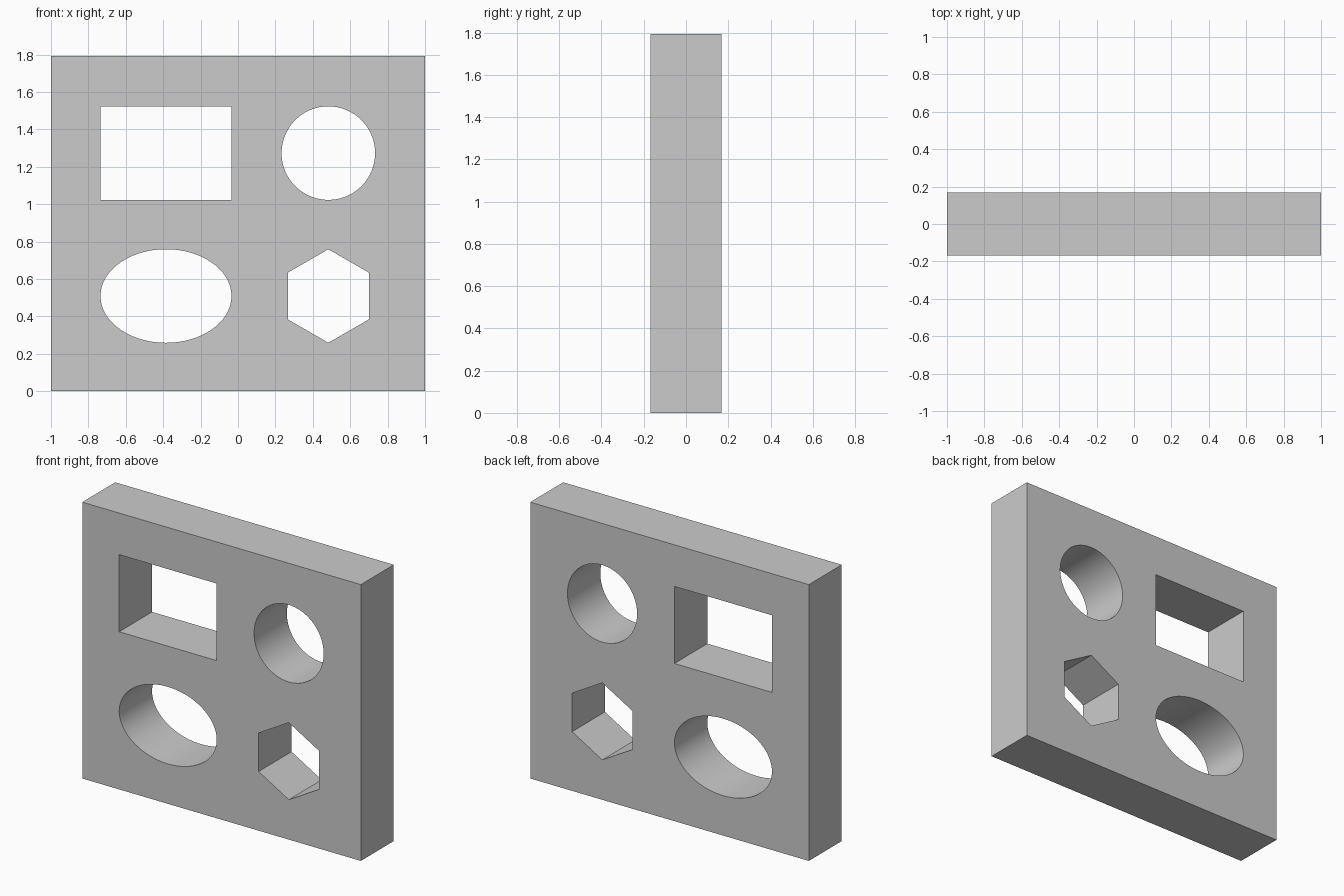
import bpy, bmesh, math

if "Cube" in bpy.data.objects:
    bpy.data.objects.remove(bpy.data.objects["Cube"])

WIDTH, DEPTH, HEIGHT = 2.0, 0.337, 1.793
LEFT_X, RIGHT_X = -0.385, 0.483
LOW_Z, HIGH_Z = 0.509, 1.273


def ring(cx, cz, rx, rz, sides):
    """Outline points in the xz plane, starting at the top."""
    return [(cx + rx * math.sin(2 * math.pi * i / sides),
             cz + rz * math.cos(2 * math.pi * i / sides)) for i in range(sides)]


def box(cx, cz, hx, hz):
    return [(cx - hx, cz - hz), (cx - hx, cz + hz), (cx + hx, cz + hz), (cx + hx, cz - hz)]


def prism(name, outline, depth):
    """Extrude an outline along y, centred on y = 0."""
    bm = bmesh.new()
    front = [bm.verts.new((x, -depth / 2, z)) for x, z in outline]
    back = [bm.verts.new((x, depth / 2, z)) for x, z in outline]
    bm.faces.new(front)
    bm.faces.new(back[::-1])
    n = len(outline)
    for i in range(n):
        j = (i + 1) % n
        bm.faces.new((front[i], front[j], back[j], back[i]))
    bmesh.ops.recalc_face_normals(bm, faces=bm.faces)
    mesh = bpy.data.meshes.new(name)
    bm.to_mesh(mesh)
    bm.free()
    obj = bpy.data.objects.new(name, mesh)
    bpy.context.collection.objects.link(obj)
    return obj


# Thick upright panel
panel = prism("panel", box(0, HEIGHT / 2, WIDTH / 2, HEIGHT / 2), DEPTH)

# Four through-holes
holes = {
    "rectangle_cutter": box(LEFT_X, HIGH_Z, 0.35, 0.25),
    "circle_cutter": ring(RIGHT_X, HIGH_Z, 0.25, 0.25, 96),
    "ellipse_cutter": ring(LEFT_X, LOW_Z, 0.35, 0.25, 96),
    "hexagon_cutter": ring(RIGHT_X, LOW_Z, 0.25, 0.25, 6),
}
bpy.context.view_layer.objects.active = panel
panel.select_set(True)
for name, outline in holes.items():
    cutter = prism(name, outline, DEPTH * 2)
    cutter.hide_render = True
    cut = panel.modifiers.new(name, "BOOLEAN")
    cut.operation = "DIFFERENCE"
    cut.solver = "EXACT"
    cut.object = cutter
    bpy.ops.object.modifier_apply(modifier=cut.name)
    bpy.data.objects.remove(cutter)

# Smooth round walls, crisp edges elsewhere
bpy.ops.object.shade_smooth_by_angle(angle=math.radians(30))
